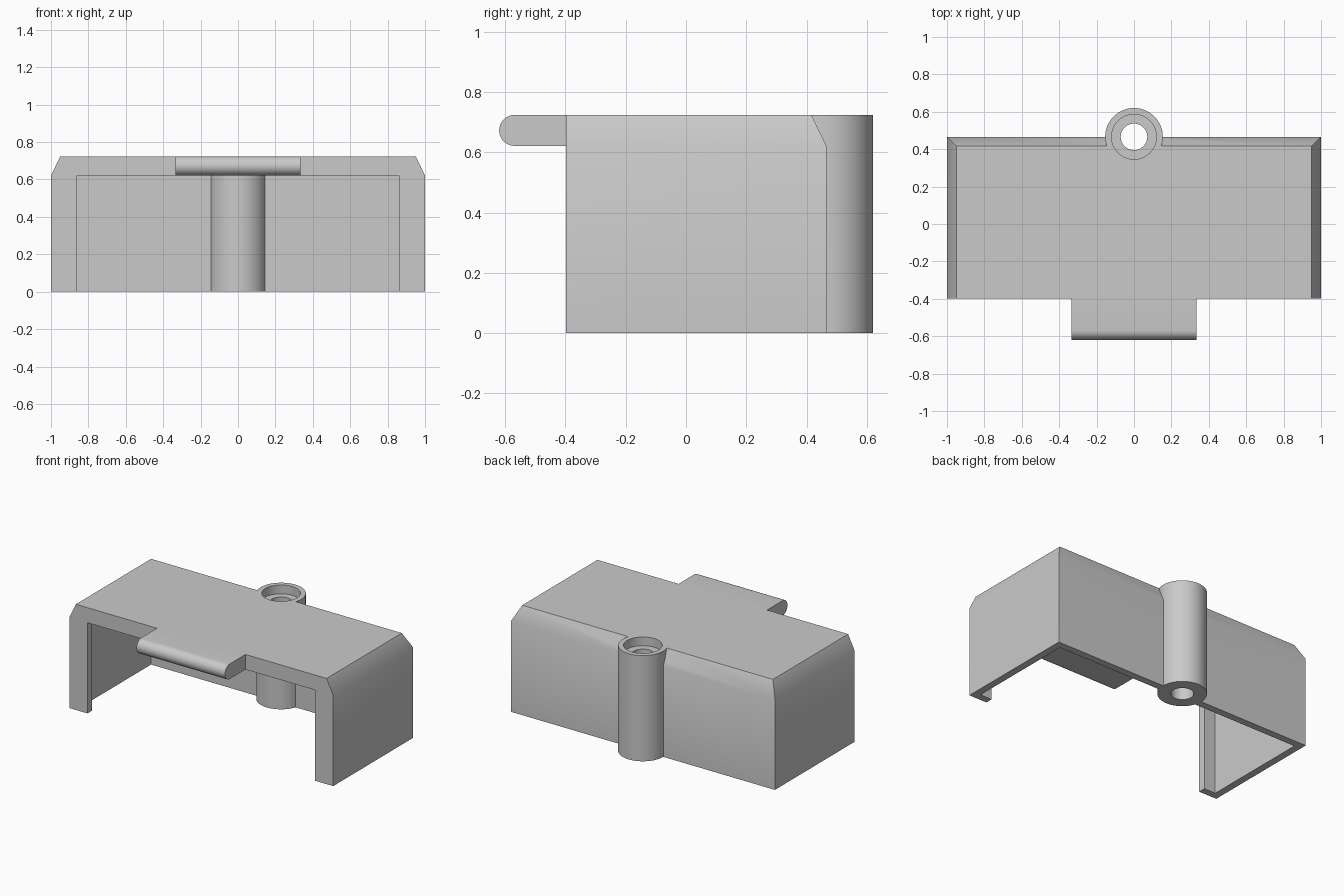
import bpy
import bmesh
import math

cube = bpy.data.objects.get("Cube")
if cube:
    bpy.data.objects.remove(cube, do_unlink=True)

# Main sizes
FRONT, BACK, EAVE, TOP = -0.398, 0.466, 0.621, 0.724
WALL, CHAMFER = 0.05, 0.05
BOSS_R, HOLE_R, BORE_R, BORE_DEPTH = 0.154, 0.071, 0.12, 0.06

grey = bpy.data.materials.new("plain grey")
grey.use_nodes = True
colour = (0.59, 0.59, 0.59, 1)
grey.diffuse_color = colour
grey.node_tree.nodes["Principled BSDF"].inputs["Base Color"].default_value = colour


def loft(name, rings):
    """Closed solid through a stack of matching point rings."""
    bm = bmesh.new()
    loops = [[bm.verts.new(p) for p in ring] for ring in rings]
    for low, high in zip(loops, loops[1:]):
        for i in range(len(low)):
            j = (i + 1) % len(low)
            bm.faces.new((low[i], low[j], high[j], high[i]))
    bm.faces.new(loops[0][::-1])
    bm.faces.new(loops[-1])
    bmesh.ops.recalc_face_normals(bm, faces=bm.faces)
    mesh = bpy.data.meshes.new(name)
    bm.to_mesh(mesh)
    bm.free()
    mesh.materials.append(grey)
    obj = bpy.data.objects.new(name, mesh)
    bpy.context.collection.objects.link(obj)
    return obj


def rect(half, y0, y1, z):
    return [(-half, y0, z), (half, y0, z), (half, y1, z), (-half, y1, z)]


def box(name, half, y0, y1, z0, z1):
    return loft(name, [rect(half, y0, y1, z0), rect(half, y0, y1, z1)])


def cylinder(name, radius, z0, z1, sides=64):
    turns = [2 * math.pi * i / sides for i in range(sides)]
    return loft(name, [[(radius * math.cos(a), BACK + radius * math.sin(a), z)
                        for a in turns] for z in (z0, z1)])


def combine(target, other, operation):
    """Apply a boolean and discard the helper."""
    other.hide_render = True
    mod = target.modifiers.new(operation.title(), "BOOLEAN")
    mod.operation, mod.object, mod.solver = operation, other, "EXACT"
    bpy.ops.object.select_all(action="DESELECT")
    bpy.context.view_layer.objects.active = target
    target.select_set(True)
    bpy.ops.object.modifier_apply(modifier=mod.name)
    bpy.data.objects.remove(other, do_unlink=True)


# Shell with chamfered sides and back
cover = loft("cover_shell", [
    rect(1, FRONT, BACK, 0),
    rect(1, FRONT, BACK, EAVE),
    rect(1 - CHAMFER, FRONT, BACK - CHAMFER, TOP)])

# Evenly thick hollow, and a smaller front opening that leaves a rim round it
combine(cover, box("cavity", 1 - WALL, FRONT + WALL, BACK - WALL, -0.2, TOP - WALL), "DIFFERENCE")
combine(cover, box("front_opening", 0.862, FRONT - 0.2, FRONT + 0.2, -0.2, EAVE), "DIFFERENCE")

# Front tongue with a rounded nose
nose_r = (TOP - EAVE) / 2
profile = [(FRONT + WALL, EAVE), (FRONT + WALL, TOP)]
for i in range(17):
    a = math.pi / 2 + math.pi * i / 16
    profile.append((-0.62 + nose_r + nose_r * math.cos(a),
                    EAVE + nose_r + nose_r * math.sin(a)))
tongue = loft("tongue", [[(x, y, z) for y, z in profile] for x in (-0.335, 0.335)])
combine(cover, tongue, "UNION")

# Screw boss on the back wall, bored through with a recess on top
combine(cover, cylinder("screw_boss", BOSS_R, 0, TOP), "UNION")
combine(cover, cylinder("screw_hole", HOLE_R, -0.2, TOP + 0.2), "DIFFERENCE")
combine(cover, cylinder("head_recess", BORE_R, TOP - BORE_DEPTH, TOP + 0.2), "DIFFERENCE")

bpy.ops.object.select_all(action="DESELECT")
cover.select_set(True)
bpy.context.view_layer.objects.active = cover
bpy.ops.object.shade_smooth_by_angle(angle=math.radians(30))
